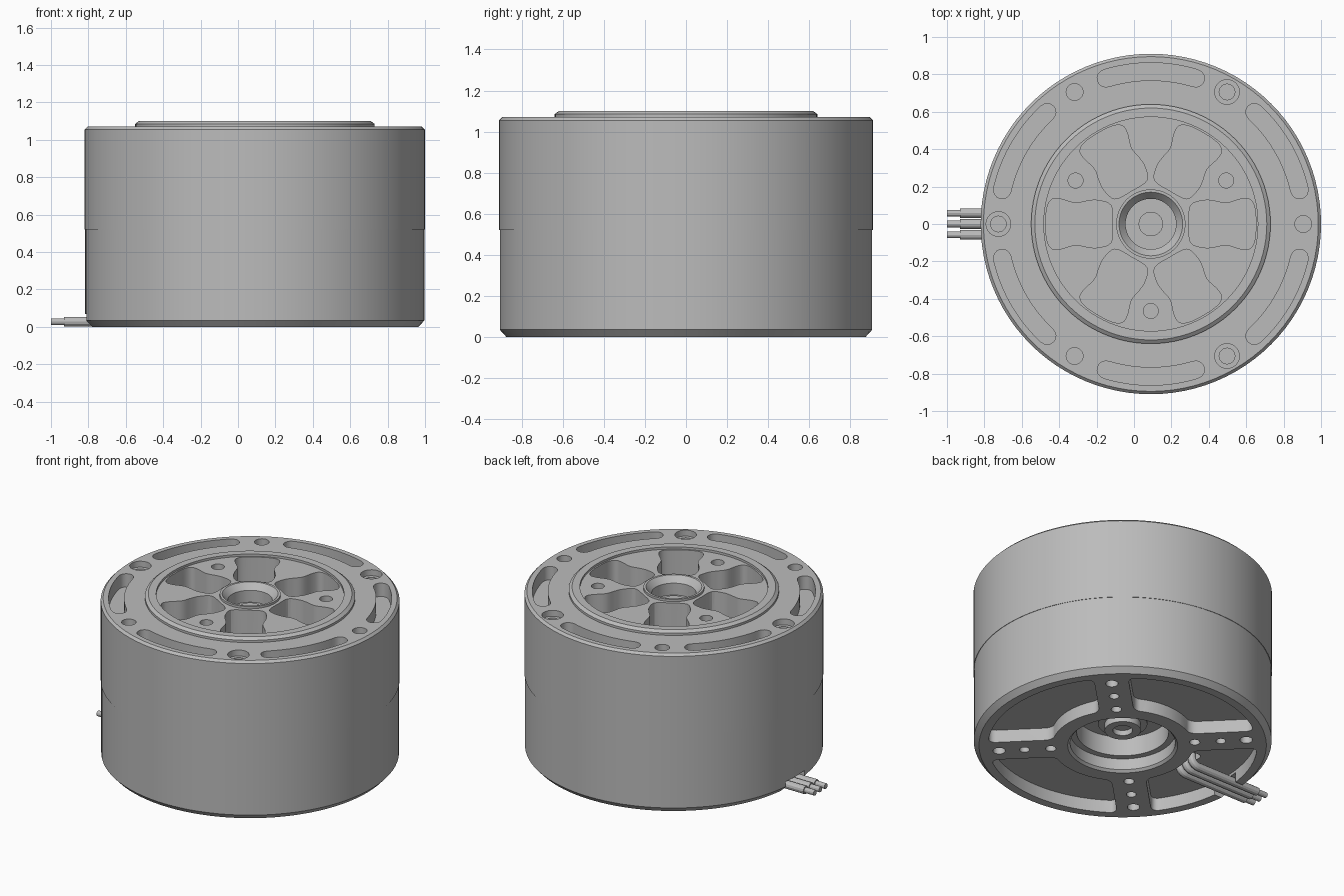
import bpy, bmesh
from math import sin, cos, asin, radians, degrees, pi
from mathutils import Vector

CX = 0.09  # axis of the round body

cube = bpy.data.objects.get("Cube")
if cube:
    bpy.data.objects.remove(cube, do_unlink=True)

metal = bpy.data.materials.new("grey metal")
metal.use_nodes = True
GREY = (0.5, 0.5, 0.5, 1)
metal.diffuse_color = GREY
metal.node_tree.nodes["Principled BSDF"].inputs["Base Color"].default_value = GREY


def polar(r, deg, turn=0):
    a = radians(deg + turn)
    return (CX + r * cos(a), r * sin(a))


def make_object(name, bm):
    bmesh.ops.recalc_face_normals(bm, faces=bm.faces)
    mesh = bpy.data.meshes.new(name)
    bm.to_mesh(mesh)
    bm.free()
    mesh.materials.append(metal)
    obj = bpy.data.objects.new(name, mesh)
    bpy.context.collection.objects.link(obj)
    return obj


def lathe(name, profile, steps=96):
    """Turn a profile that begins and ends on the axis."""
    bm = bmesh.new()
    verts = [bm.verts.new((r, 0, z)) for r, z in profile]
    edges = [bm.edges.new(pair) for pair in zip(verts, verts[1:])]
    bmesh.ops.spin(bm, geom=verts + edges, cent=(0, 0, 0), axis=(0, 0, 1),
                   angle=2 * pi, steps=steps, use_duplicate=False)
    bmesh.ops.remove_doubles(bm, verts=bm.verts, dist=0.0003)
    bmesh.ops.translate(bm, verts=bm.verts, vec=(CX, 0, 0))
    return make_object(name, bm)


def prism(bm, outline, z0, z1, rounding=0):
    """Add an upright prism to the mesh, with optional rounded corners."""
    part = bmesh.new()
    face = part.faces.new([part.verts.new((x, y, z0)) for x, y in outline])
    ext = bmesh.ops.extrude_face_region(part, geom=[face])
    top = [v for v in ext["geom"] if isinstance(v, bmesh.types.BMVert)]
    bmesh.ops.translate(part, verts=top, vec=(0, 0, z1 - z0))
    bmesh.ops.recalc_face_normals(part, faces=part.faces)
    if rounding:
        corners = [e for e in part.edges
                   if abs(e.verts[0].co.z - e.verts[1].co.z) > 0.001
                   and e.calc_face_angle(0) > radians(30)]
        bmesh.ops.bevel(part, geom=corners, offset=rounding, segments=5,
                        profile=0.5, affect="EDGES")
    temp = bpy.data.meshes.new("temp")
    part.to_mesh(temp)
    part.free()
    bm.from_mesh(temp)
    bpy.data.meshes.remove(temp)


def hole(bm, r, deg, radius, z0, z1):
    cx, cy = polar(r, deg)
    prism(bm, [(cx + radius * cos(i * pi / 12), cy + radius * sin(i * pi / 12))
               for i in range(24)], z0, z1)


def smooth_loop(points, n=4):
    """Closed Catmull-Rom loop through the points."""
    pts = [Vector(p) for p in points]
    out = []
    for i in range(len(pts)):
        a, b, c, d = (pts[(i + k) % len(pts)] for k in (-1, 0, 1, 2))
        for j in range(n):
            t = j / n
            out.append(0.5 * (2 * b + (c - a) * t + (2 * a - 5 * b + 4 * c - d) * t ** 2
                              + (3 * b - a - 3 * c + d) * t ** 3))
    return out


def cut(obj, bm):
    cutter = make_object("cutter", bm)
    cutter.hide_render = True
    mod = obj.modifiers.new("cut", "BOOLEAN")
    mod.operation, mod.solver, mod.object = "DIFFERENCE", "EXACT", cutter
    deps = bpy.context.evaluated_depsgraph_get()
    mesh = bpy.data.meshes.new_from_object(obj.evaluated_get(deps))
    obj.modifiers.clear()
    obj.data = mesh
    bpy.data.objects.remove(cutter, do_unlink=True)


def shade(obj):
    bpy.ops.object.select_all(action="DESELECT")
    obj.select_set(True)
    bpy.context.view_layer.objects.active = obj
    bpy.ops.object.shade_smooth_by_angle(angle=radians(25))


# Upper shell with the raised hub and central socket
upper = lathe("upper_shell", [
    (0, 0.52), (0.91, 0.52), (0.91, 1.055), (0.895, 1.07), (0.64, 1.07),
    (0.64, 1.085), (0.62, 1.10), (0.572, 1.10), (0.572, 1.085), (0.185, 1.085),
    (0.185, 1.10), (0.17, 1.10), (0.135, 1.06), (0.135, 0.98), (0.065, 0.98),
    (0.065, 1.01), (0, 1.01)])

bm = bmesh.new()
half = [(0.235, 25), (0.31, 24), (0.36, 20), (0.42, 15.5), (0.5, 15.5),
        (0.545, 14), (0.562, 9)]
loop = [(0.205, 0)] + half + [(0.562, 0)] + [(r, -a) for r, a in reversed(half)]
for i in range(6):
    # Hub pockets between the spokes
    prism(bm, smooth_loop([polar(r, a, 60 * i) for r, a in loop]), 0.87, 1.2)
    # Curved slots in the rim
    mid, span = 0.815, 17
    caps = [polar(0.862, a, 30 + 60 * i) for a in range(-span, span + 1, 2)]
    for end in (1, -1):
        ex, ey = polar(mid, end * (span + 0.2), 30 + 60 * i)
        start = radians(30 + 60 * i + end * span + (0 if end == 1 else 180))
        caps += [(ex + 0.046 * cos(start + k * pi / 8), ey + 0.046 * sin(start + k * pi / 8))
                 for k in range(1, 8)]
        if end == 1:
            caps += [polar(0.768, a, 30 + 60 * i) for a in range(span, -span - 1, -2)]
    prism(bm, caps, 0.98, 1.2)
    # Rim screw holes, alternately plain and counterbored
    if i % 2:
        hole(bm, 0.815, 60 * i, 0.066, 1.03, 1.2)
    else:
        hole(bm, 0.815, 60 * i, 0.045, 0.99, 1.2)
for deg in (30, 150, 270):
    hole(bm, 0.465, deg, 0.04, 0.98, 1.2)
cut(upper, bm)
bm = bmesh.new()
for deg in (60, 180, 300):
    hole(bm, 0.815, deg, 0.042, 0.95, 1.04)
cut(upper, bm)
shade(upper)

# Lower shell with the open bearing well
lower = lathe("lower_shell", [
    (0, 0.52), (0.907, 0.52), (0.907, 0.035), (0.875, 0), (0.335, 0), (0.32, 0.015),
    (0.32, 0.09), (0.28, 0.09), (0.28, 0.22), (0.15, 0.22), (0.15, 0.15),
    (0.11, 0.15), (0.11, 0.105), (0.06, 0.105), (0.06, 0.14), (0, 0.14)])
bm = bmesh.new()
for i in range(4):
    # Wedge pockets between the four base spokes
    outer = 45 - degrees(asin(0.105 / 0.82))
    inner = 45 - degrees(asin(0.105 / 0.43))
    wedge = [polar(0.82, outer * k / 12, 90 * i) for k in range(-12, 13)]
    wedge += [polar(0.43, -inner * k / 6, 90 * i) for k in range(-6, 7)]
    prism(bm, wedge, -0.1, 0.085, 0.05)
    for r, size in ((0.44, 0.032), (0.6, 0.03), (0.755, 0.038)):
        hole(bm, r, 45 + 90 * i, size, -0.1, 0.12)
    hole(bm, 0.215, 45 + 90 * i, 0.03, 0.16, 0.27)
cut(lower, bm)
# Cable exit through the rim, and the port the cables come out of
bm = bmesh.new()
prism(bm, [(-0.9, -0.1), (-0.65, -0.1), (-0.65, 0.1), (-0.9, 0.1)], -0.1, 0.068)
prism(bm, [(-0.46, -0.1), (-0.37, -0.1), (-0.37, 0.1), (-0.46, 0.1)], 0.05, 0.2, 0.03)
cut(lower, bm)
shade(lower)


# Three cables with bare ends
def tube(name, points, radius):
    curve = bpy.data.curves.new(name, "CURVE")
    curve.dimensions = "3D"
    curve.bevel_depth, curve.bevel_resolution, curve.use_fill_caps = radius, 4, True
    spline = curve.splines.new("POLY")
    spline.points.add(len(points) - 1)
    for p, co in zip(spline.points, points):
        p.co = (*co, 1)
    curve.materials.append(metal)
    temp = bpy.data.objects.new(name, curve)
    bpy.context.collection.objects.link(temp)
    deps = bpy.context.evaluated_depsgraph_get()
    mesh = bpy.data.meshes.new_from_object(temp.evaluated_get(deps))
    bpy.data.objects.remove(temp, do_unlink=True)
    obj = bpy.data.objects.new(name, mesh)
    bpy.context.collection.objects.link(obj)
    shade(obj)


for side, y in (("right", -0.058), ("middle", 0), ("left", 0.058)):
    bend = [(-0.46 + 0.05 * cos(radians(a)), y, 0.078 - 0.05 * sin(radians(a)))
            for a in range(0, 91, 15)]
    tube(side + "_cable", [(-0.41, y, 0.19)] + bend + [(-0.93, y, 0.028)], 0.026)
    tube(side + "_cable_end", [(-0.92, y, 0.028), (-1.0, y, 0.028)], 0.018)
